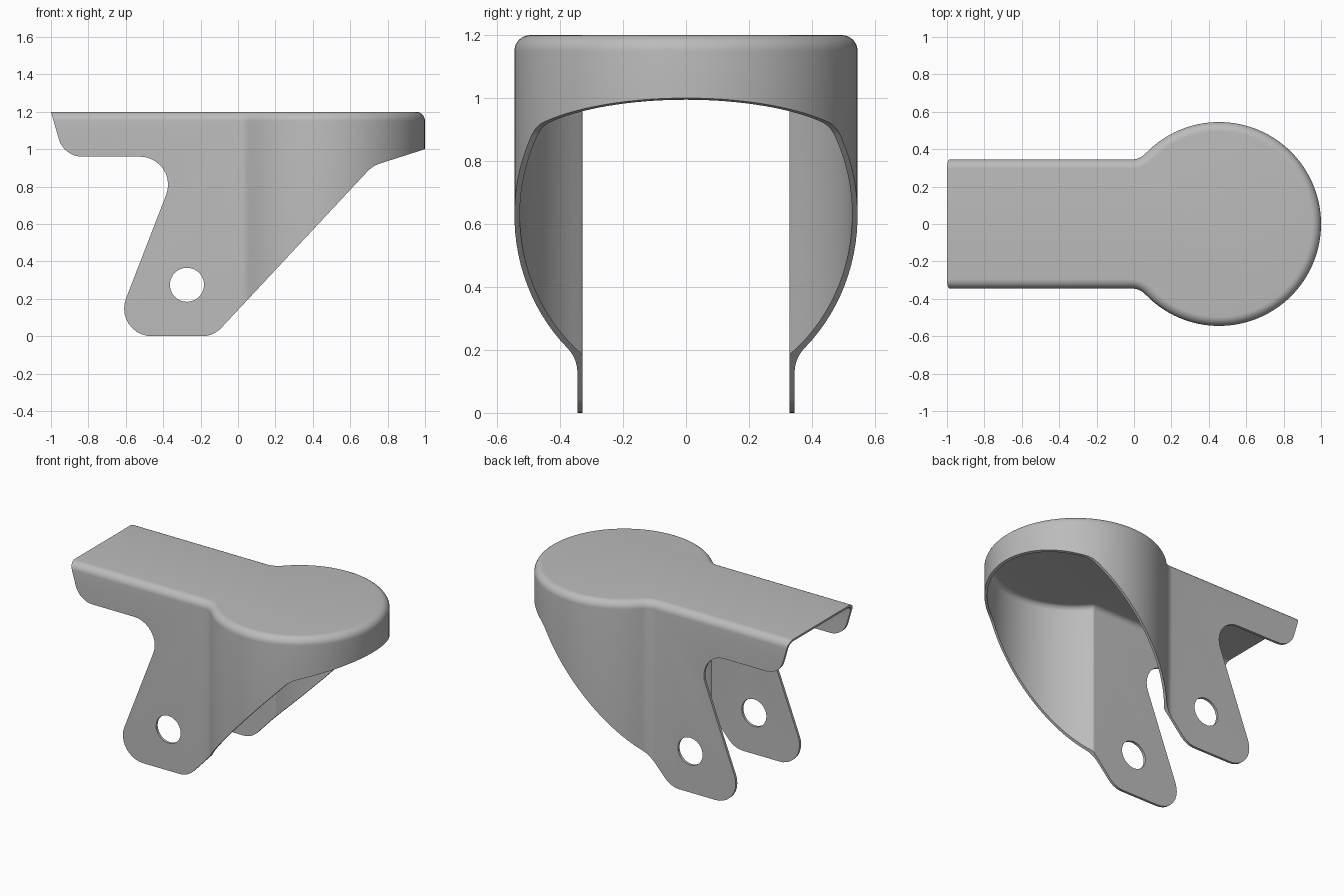
import bpy
import bmesh
from math import cos, sin, pi, sqrt, atan2
from mathutils import Vector

cube = bpy.data.objects.get("Cube")
if cube:
    bpy.data.objects.remove(cube, do_unlink=True)

WALL = 0.017      # sheet thickness
TOP = 1.2         # height of the top plate
CENTRE = 0.455    # x of the round end

grey = bpy.data.materials.new("plain grey")
grey.use_nodes = True
colour = (0.5, 0.5, 0.5, 1)
grey.diffuse_color = colour
grey.node_tree.nodes["Principled BSDF"].inputs["Base Color"].default_value = colour


def make_object(name, bm):
    bmesh.ops.recalc_face_normals(bm, faces=bm.faces)
    mesh = bpy.data.meshes.new(name)
    bm.to_mesh(mesh)
    bm.free()
    mesh.materials.append(grey)
    obj = bpy.data.objects.new(name, mesh)
    bpy.context.collection.objects.link(obj)
    return obj


def loft(name, loops):
    """Closed solid through loops of equal point count."""
    bm = bmesh.new()
    rings = [[bm.verts.new(p) for p in loop] for loop in loops]
    n = len(rings[0])
    for a, b in zip(rings, rings[1:]):
        for i in range(n):
            j = (i + 1) % n
            bm.faces.new((a[i], a[j], b[j], b[i]))
    bm.faces.new(rings[0])
    bm.faces.new(rings[-1])
    return make_object(name, bm)


def plan(inset, fillet, back):
    """Keyhole plan: straight channel flowing into a round end."""
    half, radius, f = 0.345 - inset, 0.545 - inset, fillet + inset
    dy = half + f
    dx = sqrt((radius + f) ** 2 - dy ** 2)
    meet = atan2(dy, -dx)
    fx = CENTRE - dx
    side = [(back, half)]
    for i in range(9):
        a = -pi / 2 + (meet - pi / 2) * i / 8
        side.append((fx + f * cos(a), dy + f * sin(a)))
    for i in range(1, 41):
        a = meet * (1 - i / 40)
        side.append((CENTRE + radius * cos(a), radius * sin(a)))
    return side + [(x, -y) for x, y in reversed(side[:-1])]


def keyhole_solid(name, inset, fillet, back, bottom, top, edge):
    """Upright keyhole solid with a rounded upper edge."""
    levels = [(inset, bottom)]
    for i in range(9):
        a = pi / 2 * i / 8
        levels.append((inset + edge * (1 - cos(a)), top - edge * (1 - sin(a))))
    return loft(name, [[(x, y, z) for x, y in plan(d, fillet, back)]
                       for d, z in levels])


def rounded(corners):
    """Polygon whose (x, z, radius) corners are replaced by arcs."""
    points = []
    for i, (x, z, r) in enumerate(corners):
        p = Vector((x, z))
        if r == 0:
            points.append(p)
            continue
        u = (Vector(corners[i - 1][:2]) - p).normalized()
        v = (Vector(corners[(i + 1) % len(corners)][:2]) - p).normalized()
        half = u.angle(v) / 2
        mid = p + (u + v).normalized() * r / sin(half)
        start = p + u * r / (sin(half) / cos(half)) - mid
        end = p + v * r / (sin(half) / cos(half)) - mid
        sweep = start.angle(end)
        for k in range(11):
            t = k / 10
            points.append(mid + (start * sin((1 - t) * sweep)
                                 + end * sin(t * sweep)) / sin(sweep))
    return points


def extrude_across(name, points):
    return loft(name, [[(p[0], y, p[1]) for p in points] for y in (-1, 1)])


# Outer skin, inner cavity, side silhouette and pivot hole
cover = keyhole_solid("hooded_bracket", 0, 0.1, -1.3, -0.2, TOP, 0.05)
cavity = keyhole_solid("cavity_cutter", WALL, 0.002, -1.4, -0.3, TOP - WALL, 0.035)
silhouette = extrude_across("silhouette_cutter", rounded([
    (-1.029, 1.3, 0), (-0.931, 0.96, 0.13), (-0.305, 0.96, 0.15),
    (-0.677, 0, 0.148), (-0.131, 0, 0.14), (0.72, 0.911, 0.16),
    (1.1, 1.032, 0), (1.1, 1.3, 0)]))
hole = extrude_across("pivot_hole_cutter", [
    (-0.273 + 0.091 * cos(pi * i / 20), 0.275 + 0.091 * sin(pi * i / 20))
    for i in range(40)])

# Hollow, trim and pierce the sheet
bpy.context.view_layer.objects.active = cover
for cutter, mode in ((cavity, "DIFFERENCE"), (silhouette, "INTERSECT"),
                     (hole, "DIFFERENCE")):
    mod = cover.modifiers.new(cutter.name, "BOOLEAN")
    mod.operation = mode
    mod.solver = "EXACT"
    mod.object = cutter
    bpy.ops.object.modifier_apply(modifier=mod.name)
    bpy.data.objects.remove(cutter, do_unlink=True)

# Smooth bends, crisp cut edges
bpy.ops.object.select_all(action="DESELECT")
cover.select_set(True)
bpy.ops.object.shade_smooth_by_angle(angle=pi / 6)
